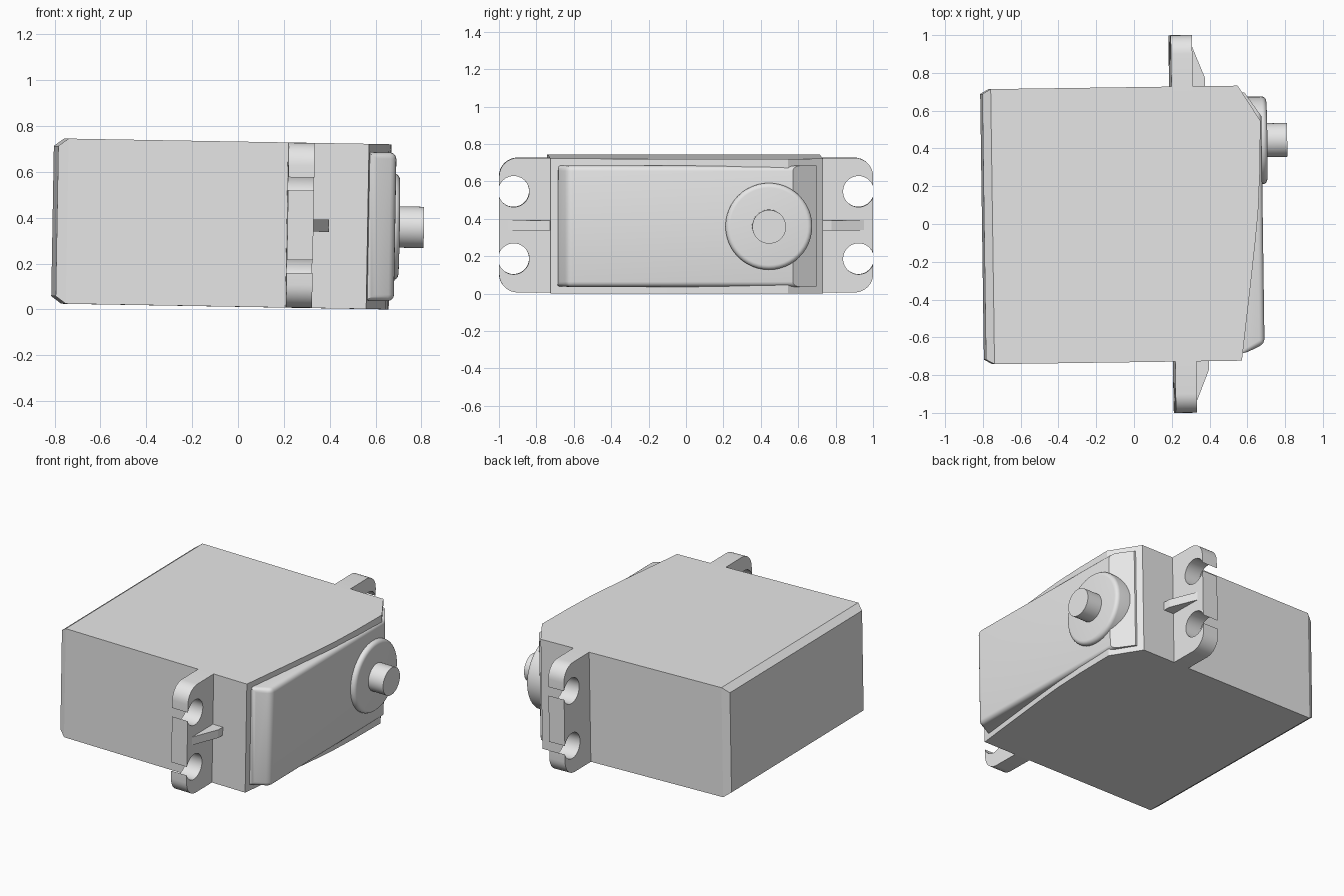
import bpy, bmesh, math
from mathutils import Matrix, Vector

if "Cube" in bpy.data.objects:
    bpy.data.objects.remove(bpy.data.objects["Cube"], do_unlink=True)

# One plain grey plastic
grey = bpy.data.materials.new("light_grey")
grey.use_nodes = True
grey.diffuse_color = (0.8, 0.8, 0.8, 1)
grey.node_tree.nodes["Principled BSDF"].inputs["Base Color"].default_value = (0.8, 0.8, 0.8, 1)

# The whole device sits at a very slight tilt
PLACE = (Matrix.Translation((0, -0.0035, 0.3717))
         @ Matrix.Rotation(math.radians(0.8), 4, 'Z')
         @ Matrix.Rotation(math.radians(1.0), 4, 'Y'))


def finish(name, bm, angle=30):
    bmesh.ops.recalc_face_normals(bm, faces=bm.faces)
    mesh = bpy.data.meshes.new(name)
    bm.to_mesh(mesh)
    bm.free()
    mesh.materials.append(grey)
    obj = bpy.data.objects.new(name, mesh)
    bpy.context.collection.objects.link(obj)
    obj.matrix_world = PLACE
    bpy.ops.object.select_all(action='DESELECT')
    obj.select_set(True)
    bpy.context.view_layer.objects.active = obj
    bpy.ops.object.shade_smooth_by_angle(angle=math.radians(angle))
    return obj


def prism(points, direction):
    """Extrude a flat outline of 3D points along a direction."""
    bm = bmesh.new()
    face = bm.faces.new([bm.verts.new(p) for p in points])
    new = bmesh.ops.extrude_face_region(bm, geom=[face])["geom"]
    bmesh.ops.translate(bm, vec=direction,
                        verts=[v for v in new if isinstance(v, bmesh.types.BMVert)])
    bmesh.ops.recalc_face_normals(bm, faces=bm.faces)
    return bm


def slab(outline, half):
    """Extrude an xy outline symmetrically in z."""
    return prism([(x, y, -half) for x, y in outline], Vector((0, 0, 2 * half)))


def arc(cy, cz, r, a0, a1, n):
    return [(cy + r * math.cos(math.radians(a0 + (a1 - a0) * i / n)),
             cz + r * math.sin(math.radians(a0 + (a1 - a0) * i / n))) for i in range(n + 1)]


# Case: bowed output side, chamfered rear
bm = slab([(-0.755, -0.728), (0.555, -0.728), (0.61, -0.30), (0.636, -0.09), (0.652, 0.06),
           (0.664, 0.27), (0.671, 0.54), (0.553, 0.728), (-0.755, 0.728)], 0.36)
rear = min(bm.faces, key=lambda f: f.calc_center_median().x)
new = bmesh.ops.extrude_face_region(bm, geom=[rear])["geom"]
bm.faces.remove(rear) if rear.is_valid else None
for v in [g for g in new if isinstance(g, bmesh.types.BMVert)]:
    v.co = (-0.799, v.co.y * 0.966, v.co.z * 0.91)
finish("case", bm, 10)

# Raised lid with rounded rim, plain slanted end
bm = slab([(0.5, -0.693), (0.565, -0.693), (0.677, -0.64), (0.677, 0.565),
           (0.588, 0.692), (0.5, 0.692)], 0.324)
rim = []
for e in bm.edges:
    a, b = (v.co for v in e.verts)
    along_z = abs(a.z - b.z) > 0.1
    if min(a.x, b.x) > 0.55 and max(a.y, b.y) < 0.6 and not (along_z and a.y > 0):
        rim.append(e)
bmesh.ops.bevel(bm, geom=rim, offset=0.028, segments=4, profile=0.5, affect='EDGES')
finish("lid", bm)


# Turned parts around the output axis
def turned(name, profile, n=48):
    bm = bmesh.new()
    rings = []
    for x, r in profile:
        rings.append([bm.verts.new((x, 0.437 + r * math.cos(2 * math.pi * i / n),
                                    r * math.sin(2 * math.pi * i / n))) for i in range(n)])
    for a, b in zip(rings, rings[1:]):
        for i in range(n):
            j = (i + 1) % n
            bm.faces.new((a[i], a[j], b[j], b[i]))
    bm.faces.new(rings[0])
    bm.faces.new(rings[-1])
    finish(name, bm)


fillet = [(0.684 + 0.025 * math.sin(t), 0.207 + 0.025 * math.cos(t))
          for t in (math.pi / 2 * i / 5 for i in range(6))]
turned("output_collar", [(0.56, 0.232)] + fillet)
turned("output_shaft", [(0.65, 0.09), (0.816, 0.09)])

# Mounting ears with open screw holes, and their ribs
HOLE_Y, HOLE_Z, HOLE_R, TIP = 0.922, 0.18, 0.083, 1.0
gap = math.degrees(math.acos((TIP - HOLE_Y) / HOLE_R))
outline = ([(0.70, -0.36)] + arc(0.90, -0.26, 0.10, -90, 0, 8)
           + arc(HOLE_Y, -HOLE_Z, HOLE_R, 360 - gap, gap, 32)
           + arc(HOLE_Y, HOLE_Z, HOLE_R, 360 - gap, gap, 32)
           + arc(0.90, 0.26, 0.10, 0, 90, 8) + [(0.70, 0.36)])
rib = [(0.30, 0.70), (0.388, 0.70), (0.385, 0.775), (0.315, 0.95), (0.30, 0.95)]
for side, s in (("back", 1), ("front", -1)):
    finish(side + "_mounting_ear",
           prism([(0.202, s * y, z) for y, z in outline], Vector((0.113, 0, 0))))
    finish(side + "_ear_rib", slab([(x, s * y) for x, y in rib], 0.027), 5)
